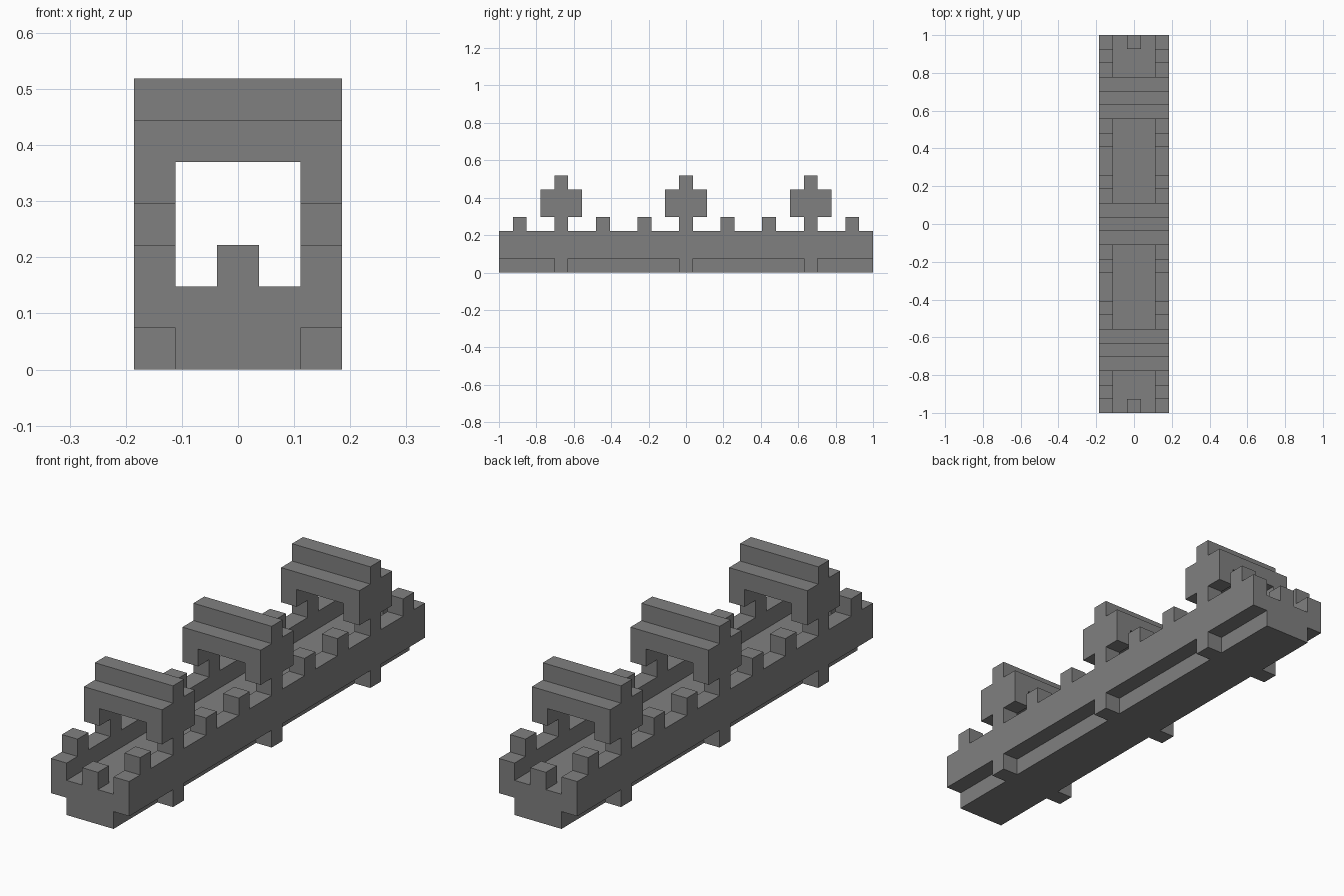
import bpy
import bmesh

U = 2 / 27  # one block: the bridge is 27 blocks long, 5 wide and 7 high
LENGTH = 27
ARCH_Y = (-9, 0, 9)
MERLON_Y = (-12, -6, -3, 3, 6, 12)

old = bpy.data.objects.get("Cube")
if old:
    bpy.data.objects.remove(old, do_unlink=True)

stone = bpy.data.materials.new("grey stone")
stone.use_nodes = True
grey = (0.216, 0.216, 0.216, 1)
stone.diffuse_color = grey
stone.node_tree.nodes["Principled BSDF"].inputs["Base Color"].default_value = grey


def extrude(name, outline, axis, start, end):
    """Extrude an outline, in blocks, along x (outline is y, z) or y (outline is x, z)."""
    bm = bmesh.new()
    verts = [bm.verts.new((start * U, a * U, z * U) if axis == "x" else (a * U, start * U, z * U))
             for a, z in outline]
    face = bm.faces.new(verts)
    moved = bmesh.ops.extrude_face_region(bm, geom=[face])["geom"]
    shift = (end - start) * U
    vec = (shift, 0, 0) if axis == "x" else (0, shift, 0)
    bmesh.ops.translate(bm, vec=vec, verts=[v for v in moved if isinstance(v, bmesh.types.BMVert)])
    bmesh.ops.recalc_face_normals(bm, faces=bm.faces)
    mesh = bpy.data.meshes.new(name)
    bm.to_mesh(mesh)
    bm.free()
    mesh.materials.append(stone)
    obj = bpy.data.objects.new(name, mesh)
    bpy.context.collection.objects.link(obj)
    return obj


def block(name, x0, x1, y0, y1, z0, z1):
    return extrude(name, [(x0, z0), (x1, z0), (x1, z1), (x0, z1)], "y", y0, y1)


# Deck with a raised block at each end
half = LENGTH / 2
block("deck", -1.5, 1.5, -half, half, 0, 2)
block("front_end_block", -0.5, 0.5, -half, 1 - half, 2, 3)
block("back_end_block", -0.5, 0.5, half - 1, half, 2, 3)

# Side walls: feet below and merlons and arch columns above, in one outline
outline = [(-half, 1)]
for y in ARCH_Y:
    outline += [(y - 0.5, 1), (y - 0.5, 0), (y + 0.5, 0), (y + 0.5, 1)]
outline += [(half, 1), (half, 3)]
for y in sorted(MERLON_Y + ARCH_Y, reverse=True):
    outline += [(y + 0.5, 3), (y + 0.5, 4), (y - 0.5, 4), (y - 0.5, 3)]
outline.append((-half, 3))
extrude("left_wall", outline, "x", 1.5, 2.5)
extrude("right_wall", outline, "x", -2.5, -1.5)

# Arches: a square lintel with short legs and a narrow ridge
lintel = [(-2.5, 4), (-1.5, 4), (-1.5, 5), (1.5, 5), (1.5, 4), (2.5, 4), (2.5, 6), (-2.5, 6)]
for label, y in zip(("front", "middle", "back"), ARCH_Y):
    extrude(label + "_arch_lintel", lintel, "y", y - 1.5, y + 1.5)
    block(label + "_arch_ridge", -2.5, 2.5, y - 0.5, y + 0.5, 6, 7)
